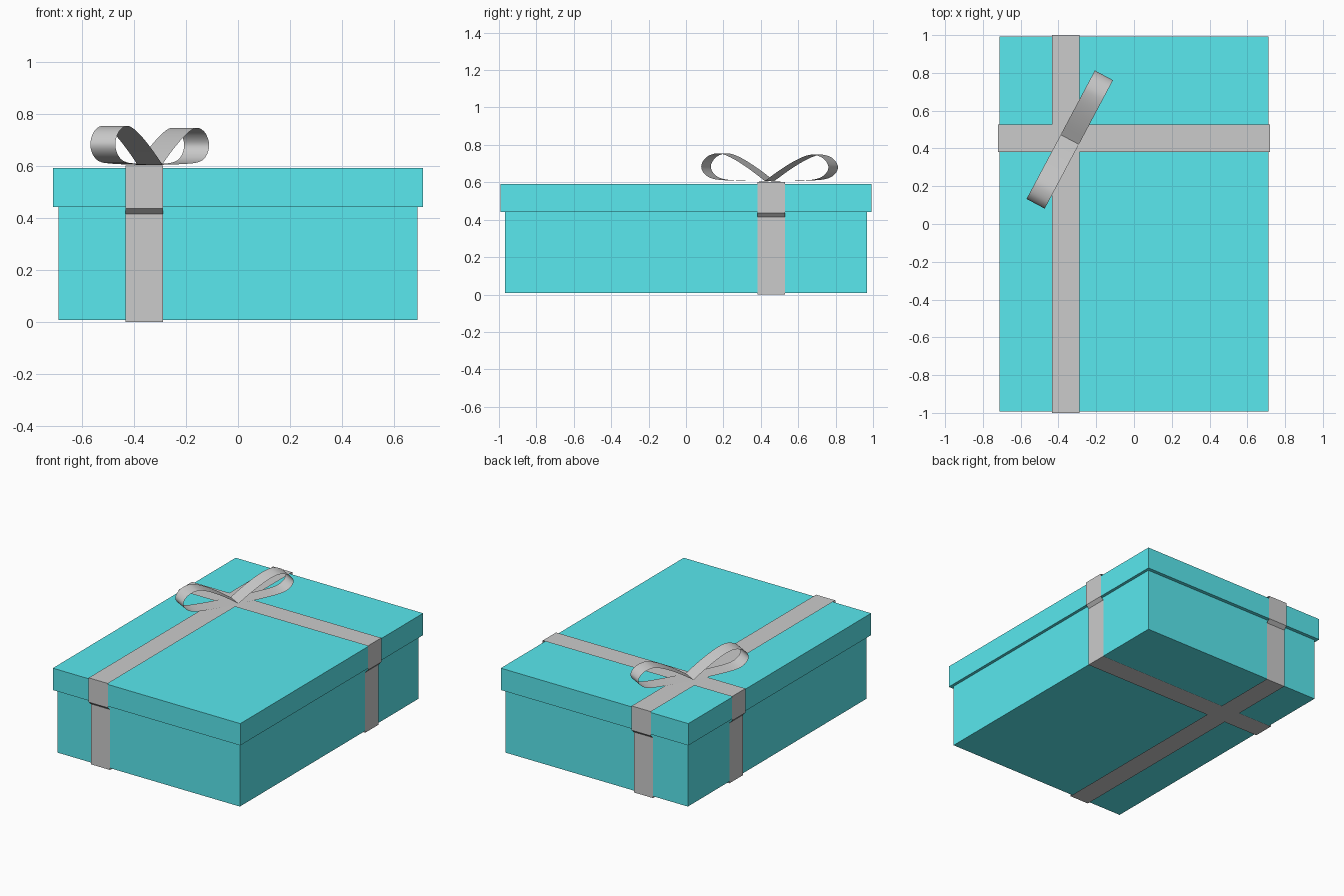
import bpy
from math import radians, cos, sin
from mathutils import Vector

if "Cube" in bpy.data.objects:
    bpy.data.objects.remove(bpy.data.objects["Cube"])

teal = bpy.data.materials.new("teal_card")
teal.diffuse_color = (0.1, 0.81, 0.86, 1)
teal.use_nodes = True
teal.node_tree.nodes["Principled BSDF"].inputs["Base Color"].default_value = teal.diffuse_color


def block(name, hx, hy, z0, z1):
    bpy.ops.mesh.primitive_cube_add(size=1, location=(0, 0, (z0 + z1) / 2))
    ob = bpy.context.object
    ob.name = name
    ob.scale = (2 * hx, 2 * hy, z1 - z0)
    bpy.ops.object.transform_apply(location=False, rotation=False, scale=True)
    ob.data.materials.append(teal)
    return ob


def strip(name, path, origin, angle, width, closed=False, smooth=False):
    """Flat band: path of (s, z) points swept sideways by width."""
    along = Vector((cos(angle), sin(angle), 0))
    side = Vector((sin(angle), -cos(angle), 0)) * width / 2
    verts = []
    for s, z in path:
        p = Vector((origin[0], origin[1], z)) + along * s
        verts += [p - side, p + side]
    n = len(path)
    faces = []
    for i in range(n if closed else n - 1):
        j = (i + 1) % n
        faces.append((2 * i, 2 * i + 1, 2 * j + 1, 2 * j))
    me = bpy.data.meshes.new(name)
    me.from_pydata(verts, [], faces)
    ob = bpy.data.objects.new(name, me)
    bpy.context.collection.objects.link(ob)
    if smooth:
        me.shade_smooth()
    return ob


def spline(pts, steps=5):
    """Catmull-Rom curve through the points."""
    p = [Vector(q) for q in [pts[0]] + pts + [pts[-1]]]
    out = []
    for a, b, c, d in zip(p, p[1:], p[2:], p[3:]):
        for k in range(steps):
            t = k / steps
            out.append(0.5 * (2 * b + (c - a) * t + (2 * a - 5 * b + 4 * c - d) * t**2
                              + (3 * b - a - 3 * c + d) * t**3))
    return out + [p[-1]]


# Box and overhanging lid
block("box_body", 0.692, 0.968, 0.008, 0.442)
block("box_lid", 0.712, 0.992, 0.442, 0.592)


# Ribbons wrapped around the box, stepping in below the lid
def wrap(lid, body, top, bottom):
    half = [(lid, top), (lid, 0.436), (body, 0.415), (body, bottom)]
    return half + [(-s, z) for s, z in reversed(half)]


strip("ribbon_lengthwise", wrap(1.0, 0.976, 0.603, 0.0), (-0.361, 0), radians(90), 0.146, closed=True)
strip("ribbon_crosswise", wrap(0.719, 0.699, 0.602, 0.001), (0, 0.455), 0, 0.146, closed=True)

# Bow: two opposite loops
loop = [(0, 0.607), (0.09, 0.668), (0.18, 0.72), (0.25, 0.749), (0.3, 0.754), (0.355, 0.733),
        (0.385, 0.688), (0.365, 0.645), (0.31, 0.618), (0.2, 0.609), (0, 0.605)]
for name, angle, height in (("bow_loop_front", 242, 1.0), ("bow_loop_back", 62, 0.95)):
    path = [(s, 0.605 + (z - 0.605) * height) for s, z in spline(loop)]
    strip(name, path, (-0.34, 0.447), radians(angle), 0.109, smooth=True)
